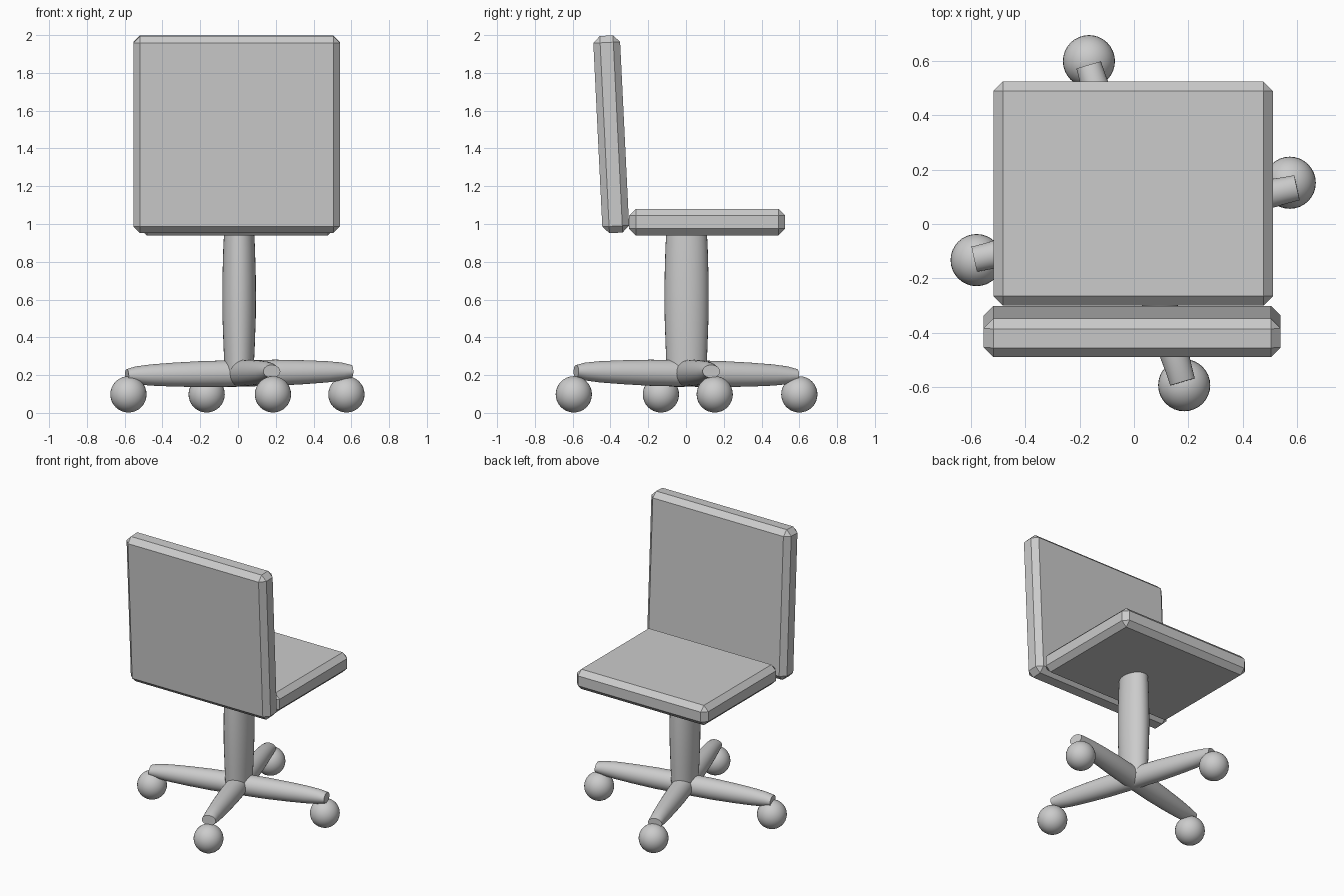
import bpy, bmesh, math
from mathutils import Matrix, Vector

if "Cube" in bpy.data.objects:
    bpy.data.objects.remove(bpy.data.objects["Cube"])


def add_object(name, bm, smooth):
    bmesh.ops.recalc_face_normals(bm, faces=bm.faces)
    mesh = bpy.data.meshes.new(name)
    bm.to_mesh(mesh)
    bm.free()
    obj = bpy.data.objects.new(name, mesh)
    bpy.context.collection.objects.link(obj)
    if smooth:
        bpy.ops.object.select_all(action='DESELECT')
        obj.select_set(True)
        bpy.context.view_layer.objects.active = obj
        bpy.ops.object.shade_smooth_by_angle(angle=math.radians(40))
    return obj


def cushion(name, center, size, bevel, tilt=0):
    """Box with a single flat chamfer on every edge."""
    bm = bmesh.new()
    bmesh.ops.create_cube(bm, size=1, matrix=Matrix.Diagonal((*size, 1)))
    bmesh.ops.bevel(bm, geom=bm.edges[:], offset=bevel, segments=1,
                    profile=0.5, affect='EDGES')
    obj = add_object(name, bm, False)
    obj.location = center
    obj.rotation_euler.x = math.radians(tilt)
    return obj


def spindle(name, profile, matrix, sides=32):
    """Elliptical rings (rx, ry, z) joined along local z, with flat caps."""
    bm = bmesh.new()
    rings = []
    for rx, ry, z in profile:
        rings.append([bm.verts.new((rx * math.cos(a), ry * math.sin(a), z))
                      for a in (2 * math.pi * i / sides for i in range(sides))])
    for low, high in zip(rings, rings[1:]):
        for i in range(sides):
            j = (i + 1) % sides
            bm.faces.new((low[i], low[j], high[j], high[i]))
    bm.faces.new(rings[0])
    bm.faces.new(rings[-1])
    bm.transform(matrix)
    return add_object(name, bm, True)


# Seat and slightly reclined backrest
cushion("seat", (-0.003, 0.112, 1.01), (1.03, 0.826, 0.14), 0.035)
cushion("backrest", (-0.007, -0.396, 1.475), (1.095, 0.142, 1.045), 0.036, 2.8)

# Bulging oval column
spindle("column", [(0.076, 0.105, 0.20), (0.083, 0.111, 0.36), (0.088, 0.116, 0.50),
                   (0.089, 0.117, 0.62), (0.088, 0.116, 0.73), (0.084, 0.112, 0.87),
                   (0.080, 0.108, 0.95)], Matrix.Translation((0.006, 0.003, 0)))

# Two crossed, tapered beams form the four legs
half = [(0.069, 0.070, 0.0), (0.068, 0.069, 0.2), (0.062, 0.063, 0.36),
        (0.055, 0.056, 0.48), (0.049, 0.047, 0.56), (0.047, 0.034, 0.609)]
beam = [(rx, ry, -z) for rx, ry, z in half[:0:-1]] + half
for name, heading in (("side_legs", 12.5), ("front_back_legs", 286.5)):
    h = math.radians(heading)
    axis = Vector((math.cos(h), math.sin(h), 0.018)).normalized()
    side = Vector((0, 0, 1)).cross(axis).normalized()
    up = axis.cross(side)
    m = Matrix((side, up, axis)).transposed().to_4x4()
    spindle(name, beam, Matrix.Translation((0.006, 0.002, 0.209)) @ m)

# Ball casters
for name, x, y in (("right", 0.574, 0.152), ("left", -0.580, -0.133),
                   ("back", -0.166, 0.600), ("front", 0.185, -0.594)):
    bm = bmesh.new()
    bmesh.ops.create_uvsphere(bm, u_segments=32, v_segments=16, radius=0.096,
                              matrix=Matrix.Translation((x, y, 0.098)))
    add_object(name + "_caster", bm, True)
